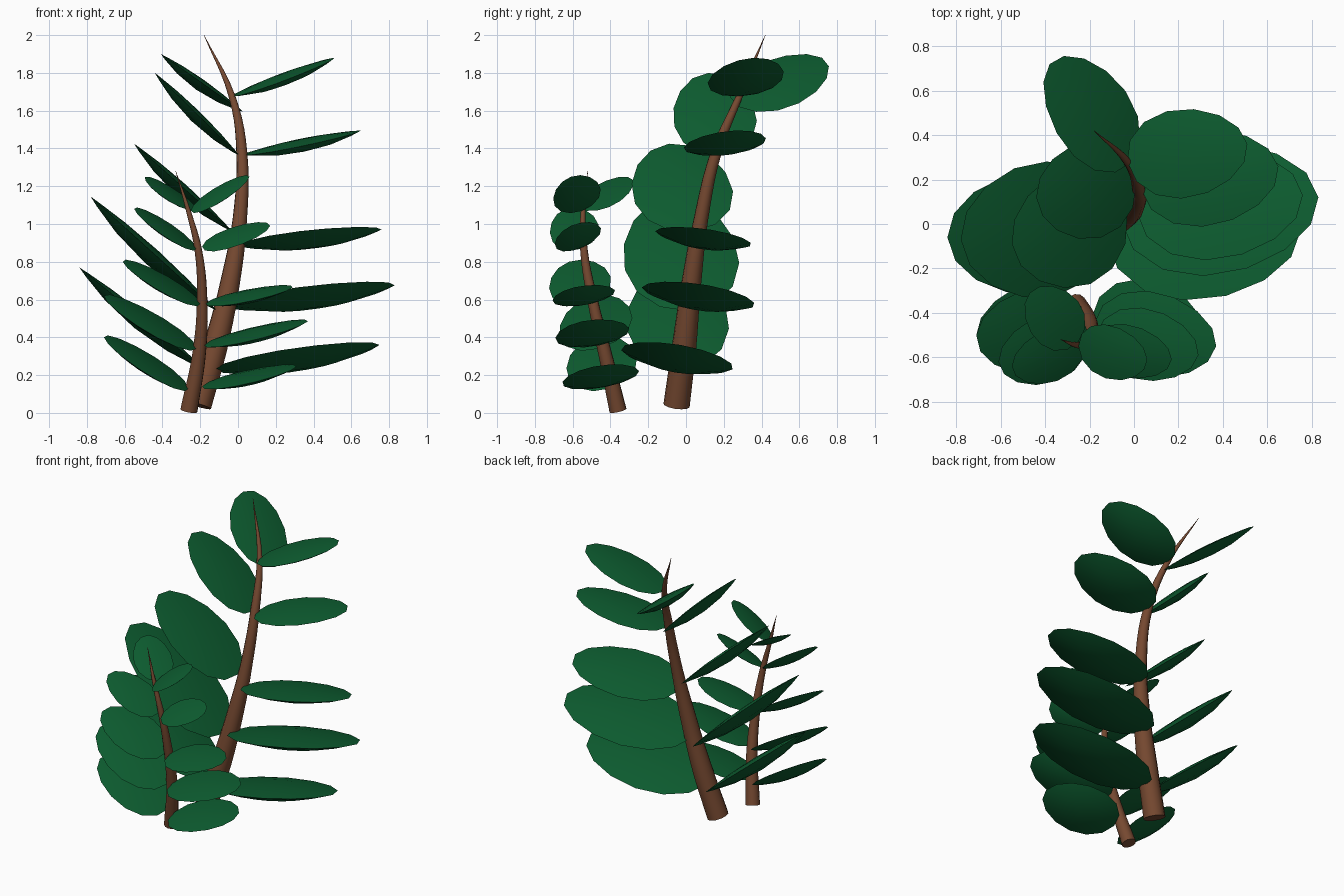
import bpy, bmesh
from mathutils import Vector, Matrix

if "Cube" in bpy.data.objects:
    bpy.data.objects.remove(bpy.data.objects["Cube"])


def material(name, rgb):
    m = bpy.data.materials.new(name)
    m.diffuse_color = (*rgb, 1)
    m.use_nodes = True
    m.node_tree.nodes["Principled BSDF"].inputs["Base Color"].default_value = m.diffuse_color
    return m


GREEN = material("leaf green", (0.004, 0.11, 0.03))
BROWN = material("stem brown", (0.18, 0.066, 0.03))


def activate(ob):
    bpy.ops.object.select_all(action='DESELECT')
    ob.select_set(True)
    bpy.context.view_layer.objects.active = ob


def stem(name, pts):
    """Tapered tube through (x, y, z, radius) points."""
    cu = bpy.data.curves.new(name, 'CURVE')
    cu.dimensions = '3D'
    cu.bevel_depth = 1.0
    cu.bevel_resolution = 4
    cu.resolution_u = 5
    cu.use_fill_caps = True
    sp = cu.splines.new('BEZIER')
    sp.bezier_points.add(len(pts) - 1)
    for bp, (x, y, z, r) in zip(sp.bezier_points, pts):
        bp.co = (x, y, z)
        bp.radius = r
        bp.handle_left_type = bp.handle_right_type = 'AUTO'
    ob = bpy.data.objects.new(name, cu)
    bpy.context.collection.objects.link(ob)
    cu.materials.append(BROWN)
    activate(ob)
    bpy.ops.object.convert(target='MESH')
    bpy.ops.object.shade_smooth_by_angle()


def leaf(name, base, tip, width, slope):
    """Oval leaf from base to tip, belly deeper than the top; slope is its rise per unit of y."""
    base, tip = Vector(base), Vector(tip)
    axis = tip - base
    length = axis.length
    axis.normalize()
    across = Vector((0, 1, slope))
    across = (across - axis * across.dot(axis)).normalized()
    normal = axis.cross(across)
    if normal.z < 0:
        across, normal = -across, -normal
    bm = bmesh.new()
    bmesh.ops.create_uvsphere(bm, u_segments=14, v_segments=6, radius=1)
    for v in bm.verts:
        y, x, z = v.co               # swapped so a corner lies on the tip
        y *= 1 - 0.1 * x             # slightly narrower toward the tip
        z *= abs(z)                  # sharp rim
        depth = 0.03 if z > 0 else 0.075
        v.co = (x * length / 2, y * width / 2, z * length * depth)
    rot = Matrix((axis, across, normal)).transposed().to_4x4()
    bm.transform(Matrix.Translation((base + tip) / 2) @ rot)
    bmesh.ops.recalc_face_normals(bm, faces=bm.faces)
    me = bpy.data.meshes.new(name)
    bm.to_mesh(me)
    bm.free()
    me.materials.append(GREEN)
    ob = bpy.data.objects.new(name, me)
    bpy.context.collection.objects.link(ob)
    activate(ob)
    bpy.ops.object.shade_smooth_by_angle()


# Stems
stem("tall_stem", [(-0.21, -0.05, 0.04, 0.07), (-0.12, -0.01, 0.35, 0.065),
                   (-0.04, 0.03, 0.7, 0.052), (0.01, 0.08, 1.03, 0.038),
                   (0.02, 0.16, 1.38, 0.029), (-0.03, 0.28, 1.67, 0.018),
                   (-0.18, 0.42, 2.0, 0.001)])
stem("short_stem", [(-0.26, -0.36, 0.012, 0.046), (-0.205, -0.43, 0.32, 0.036),
                    (-0.19, -0.495, 0.6, 0.028), (-0.21, -0.54, 0.86, 0.02),
                    (-0.26, -0.545, 1.06, 0.013), (-0.33, -0.52, 1.28, 0.001)])

# Tall stem leaves: base, tip, width, slope
TALL_RIGHT = [
    ((-0.12, -0.06, 0.23), (0.75, -0.03, 0.36), 0.60, -0.17),
    ((-0.06, 0.02, 0.57), (0.83, 0.12, 0.675), 0.60, -0.17),
    ((0.01, 0.06, 0.89), (0.76, 0.13, 0.97), 0.51, -0.15),
    ((0.03, 0.16, 1.365), (0.65, 0.26, 1.495), 0.43, 0.08),
    ((-0.03, 0.28, 1.675), (0.51, 0.36, 1.88), 0.40, 0.10),
]
TALL_LEFT = [
    ((-0.18, -0.03, 0.23), (-0.84, -0.06, 0.77), 0.54, 0.0),
    ((-0.11, 0.01, 0.54), (-0.78, -0.07, 1.145), 0.61, 0.0),
    ((-0.03, 0.04, 0.96), (-0.55, -0.09, 1.425), 0.53, 0.0),
    ((0.01, 0.18, 1.36), (-0.44, 0.12, 1.80), 0.44, 0.0),
    ((-0.01, 0.28, 1.62), (-0.38, 0.72, 1.88), 0.41, 0.0),
]
# Short stem leaves
SHORT_RIGHT = [
    ((-0.19, -0.42, 0.14), (0.31, -0.49, 0.245), 0.41, 0.18),
    ((-0.18, -0.45, 0.36), (0.37, -0.55, 0.485), 0.39, 0.18),
    ((-0.17, -0.5, 0.58), (0.29, -0.59, 0.665), 0.33, 0.2),
    ((-0.19, -0.54, 0.88), (0.17, -0.61, 0.99), 0.26, 0.45),
    ((-0.25, -0.55, 1.07), (0.06, -0.61, 1.25), 0.26, 0.38),
]
SHORT_LEFT = [
    ((-0.26, -0.4, 0.13), (-0.71, -0.50, 0.40), 0.38, 0.32),
    ((-0.22, -0.46, 0.34), (-0.71, -0.50, 0.62), 0.40, 0.32),
    ((-0.20, -0.51, 0.58), (-0.61, -0.62, 0.80), 0.33, 0.32),
    ((-0.22, -0.55, 0.87), (-0.55, -0.64, 1.08), 0.26, 0.36),
    ((-0.25, -0.53, 1.07), (-0.47, -0.31, 1.25), 0.26, 0.28),
]
for label, leaves in (("tall_right_leaf", TALL_RIGHT), ("tall_left_leaf", TALL_LEFT),
                      ("short_right_leaf", SHORT_RIGHT), ("short_left_leaf", SHORT_LEFT)):
    for i, spec in enumerate(leaves, 1):
        leaf(f"{label}_{i}", *spec)
